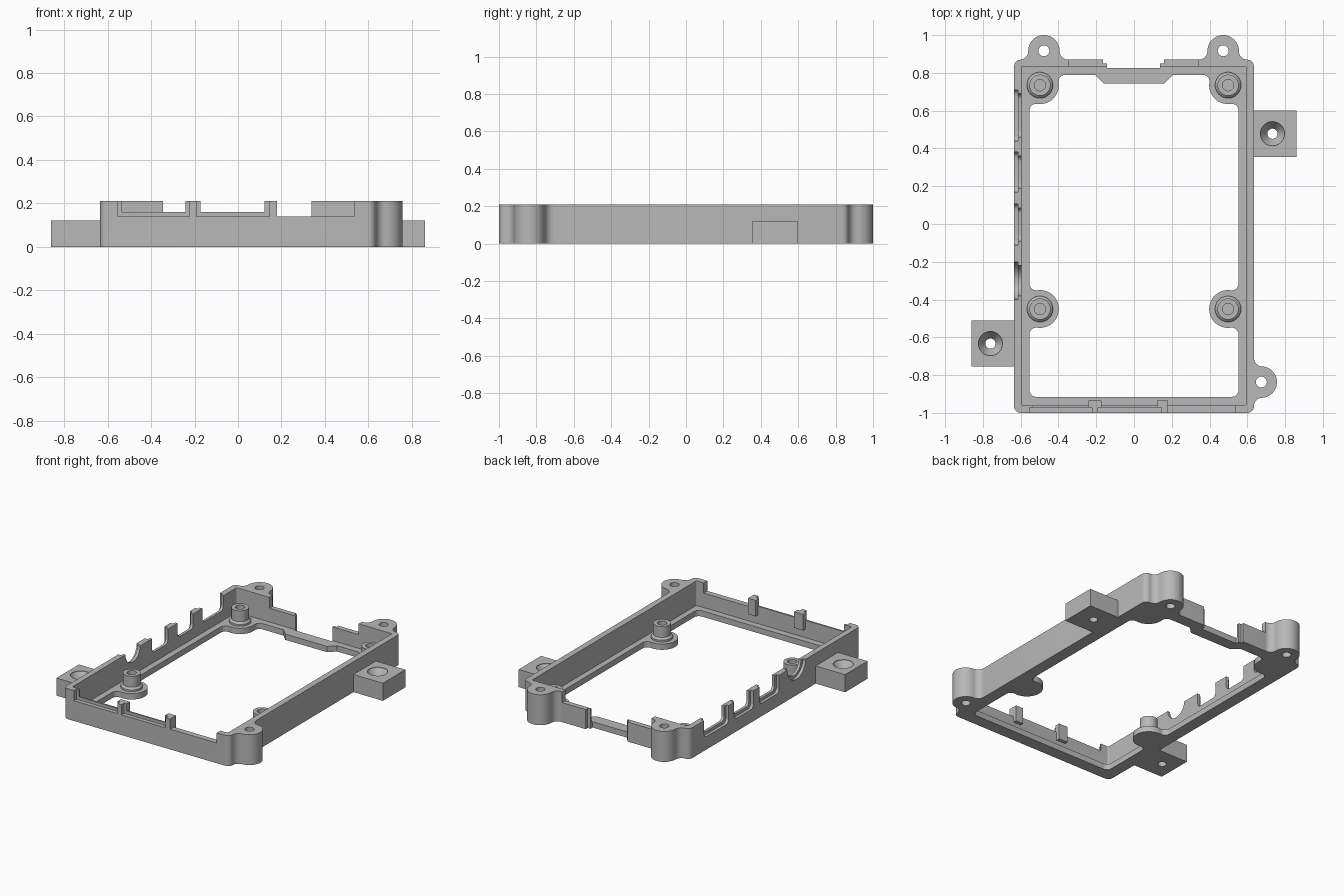
import bpy, bmesh, math

if "Cube" in bpy.data.objects:
    bpy.data.objects.remove(bpy.data.objects["Cube"])

grey = bpy.data.materials.new("plain grey")
grey.diffuse_color = (0.48, 0.48, 0.48, 1)
grey.use_nodes = True
grey.node_tree.nodes["Principled BSDF"].inputs["Base Color"].default_value = grey.diffuse_color
H = 0.21          # wall height
FLOOR = 0.04      # ledge thickness


def loft(name, loops, closed=False, caps=False):
    """Skin equal-length point loops into one object."""
    bm = bmesh.new()
    rows = [[bm.verts.new(p) for p in loop] for loop in loops]
    n = len(rows[0])
    for i in range(len(rows) if closed else len(rows) - 1):
        a, b = rows[i], rows[(i + 1) % len(rows)]
        for j in range(n):
            k = (j + 1) % n
            bm.faces.new((a[j], a[k], b[k], b[j]))
    if caps:
        bm.faces.new(rows[0])
        bm.faces.new(rows[-1])
    bmesh.ops.remove_doubles(bm, verts=bm.verts[:], dist=1e-6)
    bmesh.ops.recalc_face_normals(bm, faces=bm.faces[:])
    me = bpy.data.meshes.new(name)
    bm.to_mesh(me)
    bm.free()
    ob = bpy.data.objects.new(name, me)
    bpy.context.collection.objects.link(ob)
    me.materials.append(grey)
    return ob


def prism(name, pts, lo, hi, axis="z"):
    put = (lambda p, h: (p[0], p[1], h)) if axis == "z" else (lambda p, h: (h, p[0], p[1]))
    return loft(name, [[put(p, h) for p in pts] for h in (lo, hi)], caps=True)


def rect(x0, x1, y0, y1, r=0.0, n=6):
    """Rectangle outline, with rounded corners when r > 0."""
    if r == 0:
        return [(x0, y0), (x1, y0), (x1, y1), (x0, y1)]
    pts = []
    corners = ((x1 - r, y1 - r), (x0 + r, y1 - r), (x0 + r, y0 + r), (x1 - r, y0 + r))
    for q, (cx, cy) in enumerate(corners):
        pts += arc(cx, cy, r, q * 90, q * 90 + 90, n)
    return pts


def arc(cx, cy, r, a0, a1, n):
    angles = [math.radians(a0 + (a1 - a0) * i / n) for i in range(n + 1)]
    return [(cx + r * math.cos(a), cy + r * math.sin(a)) for a in angles]


def box(name, x0, x1, y0, y1, z0, z1):
    return prism(name, rect(x0, x1, y0, y1), z0, z1)


def lathe(name, cx, cy, profile, n=32):
    return loft(name, [[(cx + r * math.cos(2 * math.pi * j / n),
                         cy + r * math.sin(2 * math.pi * j / n), z)
                        for j in range(n)] for r, z in profile])


def cut(ob, cutter):
    mod = ob.modifiers.new("cut", "BOOLEAN")
    mod.operation, mod.solver, mod.object = "DIFFERENCE", "EXACT", cutter
    bpy.context.view_layer.objects.active = ob
    bpy.ops.object.modifier_apply(modifier=mod.name)
    bpy.data.objects.remove(cutter)


def ear(name, origin, normal, d, R, f, height):
    """Round lug of radius R, centred d out from a wall, blended with fillets f."""
    s = math.sqrt((R + f) ** 2 - (f - d) ** 2)
    a = math.degrees(math.atan2(f - d, -s)) % 360
    fil = arc(-s, f, f, -90, math.degrees(math.atan2(d - f, s)), 8)
    pts = fil + arc(0, d, R, a, 180 - a, 28)[1:-1] + [(-u, v) for u, v in reversed(fil)]
    (ox, oy), (nx, ny) = origin, normal
    return prism(name, [(ox + u * ny + v * nx, oy - u * nx + v * ny) for u, v in pts],
                 0, height)


# Frame: tall outer wall with an inner ledge, one L-shaped section
outer = rect(-0.635, 0.635, -1, 0.87, 0.035)
wall = rect(-0.595, 0.593, -0.96, 0.835, 0.008)
hole = rect(-0.553, 0.553, -0.915, 0.79, 0.035)
sections = ((outer, 0), (outer, H), (wall, H), (wall, FLOOR), (hole, FLOOR), (hole, 0))
frame = loft("frame", [[(x, y, z) for x, y in o] for o, z in sections], closed=True)

# Front wall cutouts, stepped from outside to inside
for x0, x1, z in ((-0.554, -0.223, 0.14), (-0.19, 0.145, 0.14)):
    cut(frame, box("cutter", x0, x1, -1.1, -0.972, z, 0.3))
for x0, x1, z in ((-0.536, -0.241, 0.16), (-0.172, 0.122, 0.16), (0.18, 0.537, 0.14)):
    cut(frame, box("cutter", x0, x1, -1.1, -0.945, z, 0.3))

# Rear wall: lowered middle and open gap
cut(frame, box("cutter", -0.345, 0.338, 0.81, 1.1, 0.135, 0.3))
cut(frame, box("cutter", -0.163, 0.158, 0.85, 1.1, -0.1, 0.3))
cut(frame, box("cutter", -0.143, 0.137, 0.825, 1.1, -0.1, 0.3))

# Left wall port openings, wide recess outside and narrower through cut
for y0, y1 in ((0.44, 0.71), (0.17, 0.38), (-0.11, 0.105)):
    cut(frame, prism("cutter", rect(y0, y1, 0.09, 0.4, 0.03), -0.7, -0.614, "x"))
    cut(frame, prism("cutter", rect(y0 + 0.02, y1 - 0.02, 0.11, 0.4, 0.03), -0.7, -0.575, "x"))
for r, x in ((0.1, -0.614), (0.08, -0.575)):
    cut(frame, prism("cutter", arc(-0.3, H, r, 180, 360, 24) + [(-0.3 + r, 0.3), (-0.3 - r, 0.3)],
                     -0.7, x, "x"))

# Inner ribs behind the front posts
for i, (x0, x1) in enumerate(((-0.241, -0.172), (0.122, 0.18))):
    box(f"front_rib_{i}", x0, x1, -0.96, -0.935, 0.1, H)

# Ledge widening at the rear gap
prism("rear_ledge", [(-0.205, 0.79), (-0.16, 0.745), (0.16, 0.745), (0.205, 0.79)], 0, FLOOR)

# Round pads with blind standoffs
for side, label in ((-1, "left"), (1, "right")):
    for y in (0.735, -0.45):
        ear(f"{label}_pad", (side * 0.553, y), (-side, 0), 0.055, 0.1, 0.035, FLOOR)
        lathe(f"{label}_standoff", side * 0.498, y,
              ((0, FLOOR), (0.069, FLOOR), (0.069, 0.052), (0.056, 0.065), (0.056, 0.14),
               (0.03, 0.14), (0.03, 0.06), (0, 0.06)))
    ear(f"{label}_corner_pad", (side * 0.498, 0.79), (0, -1), 0.055, 0.1, 0.035, FLOOR)

# Full-height screw ears with through holes
for label, origin, normal, d in (("rear_left", (-0.477, 0.87), (0, 1), 0.047),
                                 ("rear_right", (0.472, 0.87), (0, 1), 0.047),
                                 ("right", (0.635, -0.837), (1, 0), 0.039)):
    lug = ear(label + "_screw_ear", origin, normal, d, 0.083, 0.045, H)
    cx, cy = origin[0] + normal[0] * d, origin[1] + normal[1] * d
    cut(lug, lathe("cutter", cx, cy, ((0, -0.1), (0.029, -0.1), (0.029, 0.3), (0, 0.3))))

# Side mounting blocks with countersunk holes
for label, x0, x1, y0, y1, cx, cy in (("right", 0.635, 0.86, 0.355, 0.6, 0.733, 0.478),
                                      ("left", -0.86, -0.635, -0.755, -0.51, -0.76, -0.633)):
    block = box(label + "_mount_block", x0, x1, y0, y1, 0, 0.122)
    cut(block, lathe("cutter", cx, cy, ((0, -0.1), (0.027, -0.1), (0.027, 0.06),
                                        (0.064, 0.115), (0.064, 0.3), (0, 0.3))))

# Smooth the rounded faces, keep edges crisp
for ob in bpy.context.scene.objects:
    ob.select_set(True)
bpy.context.view_layer.objects.active = frame
bpy.ops.object.shade_smooth_by_angle(angle=math.radians(30))
